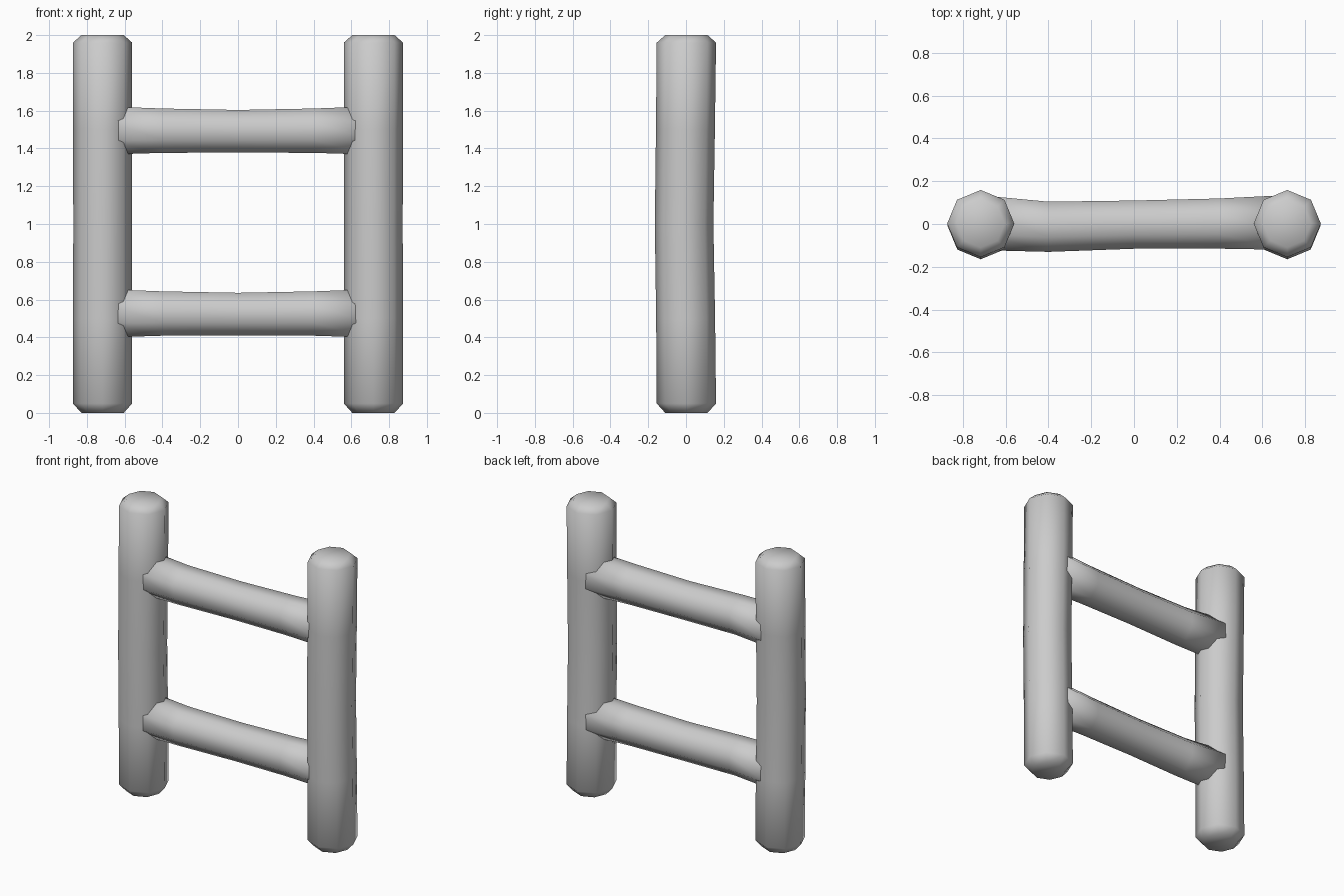
import bpy, bmesh
from math import sin, cos, pi
from mathutils import Vector

if "Cube" in bpy.data.objects:
    bpy.data.objects.remove(bpy.data.objects["Cube"])


def log(name, axis, rings, turn=0.0, sides=8):
    """Loft an eight-sided log. Ring: (position along axis, side offset a, side offset b, radius)."""
    bm = bmesh.new()
    loops = []
    for t, a, b, r in rings:
        loop = []
        for i in range(sides):
            ang = 2 * pi * i / sides + turn
            u, v = a + r * cos(ang), b + r * sin(ang)
            loop.append(bm.verts.new(Vector((u, v, t)) if axis == 'z' else Vector((t, u, v))))
        loops.append(loop)
    for p, q in zip(loops, loops[1:]):
        for i in range(sides):
            j = (i + 1) % sides
            bm.faces.new((p[i], p[j], q[j], q[i]))
    bm.faces.new(list(reversed(loops[0])))
    bm.faces.new(loops[-1])
    bmesh.ops.recalc_face_normals(bm, faces=bm.faces)
    for f in bm.faces:
        f.smooth = True
    mesh = bpy.data.meshes.new(name)
    bm.to_mesh(mesh)
    bm.free()
    obj = bpy.data.objects.new(name, mesh)
    bpy.context.collection.objects.link(obj)
    return obj


# Upright posts: slightly bowed, with chamfered ends
for side, sx in (("left", -0.717), ("right", 0.717)):
    log(side + "_post", 'z', [
        (0.00, sx, 0.002, 0.112),
        (0.05, sx, 0.002, 0.157),
        (0.50, sx, -0.002, 0.156),
        (1.00, sx, -0.010, 0.155),
        (1.50, sx, -0.003, 0.156),
        (1.96, sx, 0.002, 0.157),
        (2.00, sx, 0.002, 0.112),
    ])

# Rungs: slimmer in the middle, ends buried in the posts
for name, z in (("lower_rung", 0.527), ("upper_rung", 1.495)):
    log(name, 'x', [
        (-0.70, 0.005, z, 0.138),
        (-0.40, -0.013, z - 0.001, 0.127),
        (0.00, -0.003, z - 0.004, 0.122),
        (0.40, 0.002, z - 0.001, 0.127),
        (0.70, 0.007, z, 0.138),
    ], turn=pi / 8)
